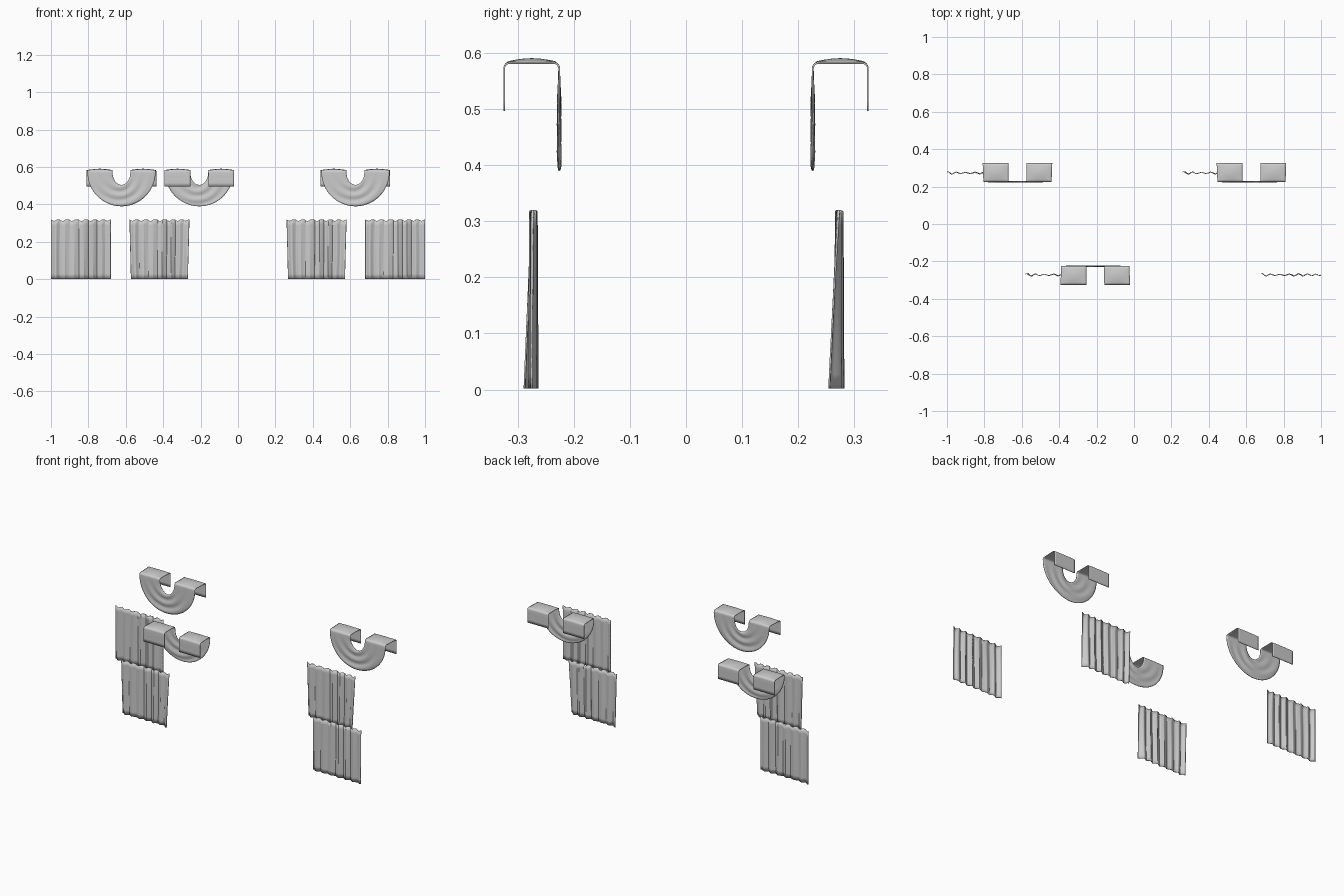
import bpy, math
from math import sin, cos, pi

if "Cube" in bpy.data.objects:
    bpy.data.objects.remove(bpy.data.objects["Cube"])


def sheet(name, rows, thickness=0.003):
    """Build a thin smooth cloth from a grid of points."""
    n = len(rows[0])
    verts = [p for r in rows for p in r]
    faces = [(i * n + j, i * n + j + 1, (i + 1) * n + j + 1, (i + 1) * n + j)
             for i in range(len(rows) - 1) for j in range(n - 1)]
    me = bpy.data.meshes.new(name)
    me.from_pydata(verts, [], faces)
    me.shade_smooth()
    ob = bpy.data.objects.new(name, me)
    bpy.context.collection.objects.link(ob)
    mod = ob.modifiers.new("cloth_thickness", "SOLIDIFY")
    mod.thickness = thickness
    mod.offset = 0
    return ob


def curtain(name, x0, x1, yc, taper, lean):
    """Pleated hanging panel with uneven folds, slightly wider folds at the hem."""
    nu, nv, h = 112, 12, 0.314
    rows = []
    for j in range(nv + 1):
        v = j / nv
        row = []
        for i in range(nu + 1):
            u = i / nu
            phase = 2 * pi * 7 * u + 0.9 * sin(5 * u + 1)
            amp = (0.0075 - 0.0015 * v) * (0.8 + 0.25 * sin(9 * u + 2))
            y = yc + amp * sin(phase + 0.3 * sin(3 * v + 4 * u))
            y -= lean * (1 - v) * max(0, (u - 0.88) / 0.12) ** 1.5
            x = x0 + (x1 - x0) * u + taper * (1 - v) * (1 - 2 * u)
            x += 0.003 * sin(2 * phase) * sin(pi * u)
            z = 0.002 + h * v + 0.004 * v * cos(phase)
            row.append((x, y, z))
        rows.append(row)
    return sheet(name, rows)


def swag(name, xc, side):
    """Draped U between two flaps folded over a rail; side = +1 back, -1 front."""
    top, near, far, r, ns = 0.582, 0.226, 0.324, 0.010, 14
    # folded cross-section (y, z): flap hem, over the rail, down to the drape
    path = [(far, 0.496 + 0.019 * k) for k in range(4)]
    path += [(far - r + r * cos(a), top - r + r * sin(a))
             for a in (k * pi / 12 for k in range(7))]
    path += [(far - r + (near - far + 2 * r) * k / 8, top) for k in range(1, 8)]
    path += [(near + r - r * sin(a), top - r + r * cos(a))
             for a in (k * pi / 12 for k in range(7))]

    def flap(sign):
        out = []
        for y, z in path:
            row = []
            t = min(1, max(0, (y - near) / (far - near)))
            for k in range(ns + 1):
                s = k / ns
                x = sign * (0.048 + (0.134 + 0.004 * t) * s)
                bulge = 0.007 * sin(pi * s) * sin(pi * t) if z > top - r else 0
                row.append((xc + x, side * y, z + bulge))
            out.append(row)
        return out

    rows = flap(-1)
    # half-ring drape with soft gathers
    n, z0 = 40, top - r
    for i in range(1, n):
        a = pi * i / n
        row = []
        for k in range(ns + 1):
            s = k / ns
            rx, rz = 0.048 + 0.134 * s, 0.068 + 0.114 * s
            y = near + 0.003 * sin(a) * sin(2 * pi * 2.5 * s + 2 * a)
            row.append((xc - rx * cos(a), side * y, z0 - rz * sin(a)))
        rows.append(row)
    rows += flap(1)[::-1]
    return sheet(name, rows)


# pleated curtain panels
curtain("curtain_back_left", -1.0, -0.68, 0.273, 0.0, 0.0)
curtain("curtain_front_left", -0.58, -0.26, -0.272, 0.008, 0.014)
curtain("curtain_back_right", 0.26, 0.58, 0.273, 0.008, 0.016)
curtain("curtain_front_right", 0.68, 1.0, -0.272, 0.0, 0.0)

# draped swags
swag("swag_back_left", -0.623, 1)
swag("swag_back_right", 0.628, 1)
swag("swag_front_left", -0.207, -1)
